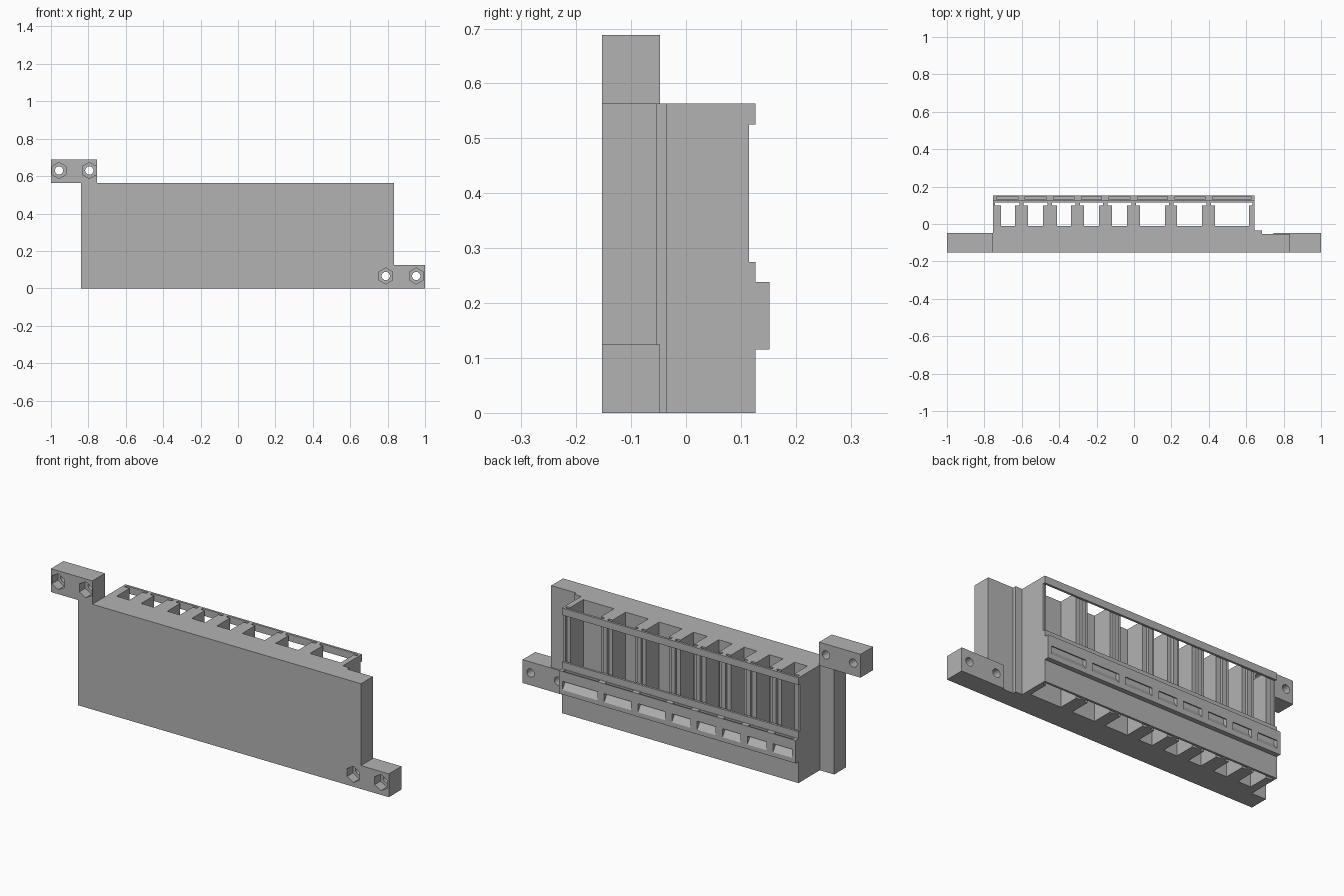
import bpy, bmesh, math
from mathutils import Matrix, Vector

if "Cube" in bpy.data.objects:
    bpy.data.objects.remove(bpy.data.objects["Cube"], do_unlink=True)

grey = bpy.data.materials.new("plain grey")
grey.use_nodes = True
grey.diffuse_color = (0.45, 0.45, 0.45, 1)
grey.node_tree.nodes["Principled BSDF"].inputs["Base Color"].default_value = (0.45, 0.45, 0.45, 1)


def finish(name, bm):
    bmesh.ops.recalc_face_normals(bm, faces=bm.faces)
    mesh = bpy.data.meshes.new(name)
    bm.to_mesh(mesh)
    bm.free()
    mesh.materials.append(grey)
    obj = bpy.data.objects.new(name, mesh)
    bpy.context.scene.collection.objects.link(obj)
    return obj


def prism(name, points, depth):
    """Extrude a closed outline along a vector."""
    bm = bmesh.new()
    face = bm.faces.new([bm.verts.new(p) for p in points])
    ext = bmesh.ops.extrude_face_region(bm, geom=[face])
    verts = [g for g in ext["geom"] if isinstance(g, bmesh.types.BMVert)]
    bmesh.ops.translate(bm, verts=verts, vec=Vector(depth))
    return finish(name, bm)


def box(name, x, y, z):
    outline = [(x[0], y[0], z[0]), (x[1], y[0], z[0]), (x[1], y[1], z[0]), (x[0], y[1], z[0])]
    return prism(name, outline, (0, 0, z[1] - z[0]))


def drill(name, x, z, y0, y1, radius, sides):
    """Cutter running along y; a six-sided one has its points up and down."""
    bm = bmesh.new()
    turn = Matrix.Rotation(math.pi / 2, 4, 'X')
    bmesh.ops.create_cone(bm, cap_ends=True, segments=sides, radius1=radius, radius2=radius,
                          depth=y1 - y0, matrix=Matrix.Translation((x, (y0 + y1) / 2, z)) @ turn)
    return finish(name, bm)


def cut(obj, cutter):
    cutter.hide_render = True
    cutter.hide_set(True)
    cutter.display_type = 'WIRE'
    mod = obj.modifiers.new("cut", 'BOOLEAN')
    mod.operation = 'DIFFERENCE'
    mod.solver = 'EXACT'
    mod.object = cutter


FRONT, HEIGHT = -0.153, 0.563
LEFT, RIGHT = -0.755, 0.645

# Front slab with its stepped back, drawn from above
slab = [(-0.84, FRONT), (0.835, FRONT), (0.835, -0.053), (0.685, -0.053), (0.685, -0.035),
        (RIGHT, -0.035), (RIGHT, -0.01), (LEFT, -0.01), (LEFT, -0.053), (-0.84, -0.053)]
prism("front_slab", [(x, y, 0) for x, y in slab], (0, 0, HEIGHT))

# Mounting tabs with hexagonal nut recesses and bolt holes
tabs = [("upper_tab", (-1, LEFT), (HEIGHT, 0.688), (-0.957, -0.795), 0.63),
        ("lower_tab", (0.745, 1), (0, 0.125), (0.79, 0.953), 0.066)]
for name, span, zs, holes, hz in tabs:
    tab = box(name, span, (FRONT, -0.047), zs)
    if name == "lower_tab":
        # Clear the slab behind the tab so the inner recess stays open
        slab_obj = bpy.data.objects["front_slab"]
    for i, hx in enumerate(holes):
        nut = drill(f"{name}_nut_cutter_{i}", hx, hz, FRONT - 0.05, FRONT + 0.05, 0.043, 6)
        bolt = drill(f"{name}_bolt_cutter_{i}", hx, hz, -0.3, 0.1, 0.022, 24)
        cut(tab, nut)
        cut(tab, bolt)
        if name == "lower_tab" and i == 0:
            cut(slab_obj, nut)
            cut(slab_obj, bolt)

# Dividers between the open cells, each with a thin post at the back
dividers = [(LEFT, -0.712), (-0.636, -0.567), (-0.487, -0.412), (-0.337, -0.267), (-0.187, -0.118),
            (-0.037, 0.032), (0.166, 0.23), (0.364, 0.433), (0.615, RIGHT)]
centres = []
for i, (a, b) in enumerate(dividers):
    box(f"divider_{i}", (a, b), (-0.01, 0.1), (0, HEIGHT))
    mid = LEFT if i == 0 else RIGHT if i == len(dividers) - 1 else (a + b) / 2
    centres.append(mid)
    box(f"divider_post_{i}", (max(LEFT, mid - 0.012), min(RIGHT, mid + 0.012)), (0.1, 0.115), (0, HEIGHT))

# Back rail above the windows, panel below them
box("top_rail", (LEFT, RIGHT), (0.115, 0.127), (0.525, HEIGHT))
box("lower_panel", (LEFT, RIGHT), (0.115, 0.127), (0, 0.275))

# Raised ridge with a sloped chute behind each cell
ridge = box("label_ridge", (LEFT, RIGHT), (0.127, 0.152), (0.115, 0.238))
chute = [(0.131, 0.25), (0.147, 0.25), (0.147, 0.185), (0.165, 0.185), (0.165, 0.12), (0.131, 0.17)]
for i, (a, b) in enumerate(zip(centres, centres[1:])):
    x0, x1 = a + 0.02, b - 0.02
    cut(ridge, prism(f"chute_cutter_{i}", [(x0, y, z) for y, z in chute], (x1 - x0, 0, 0)))
